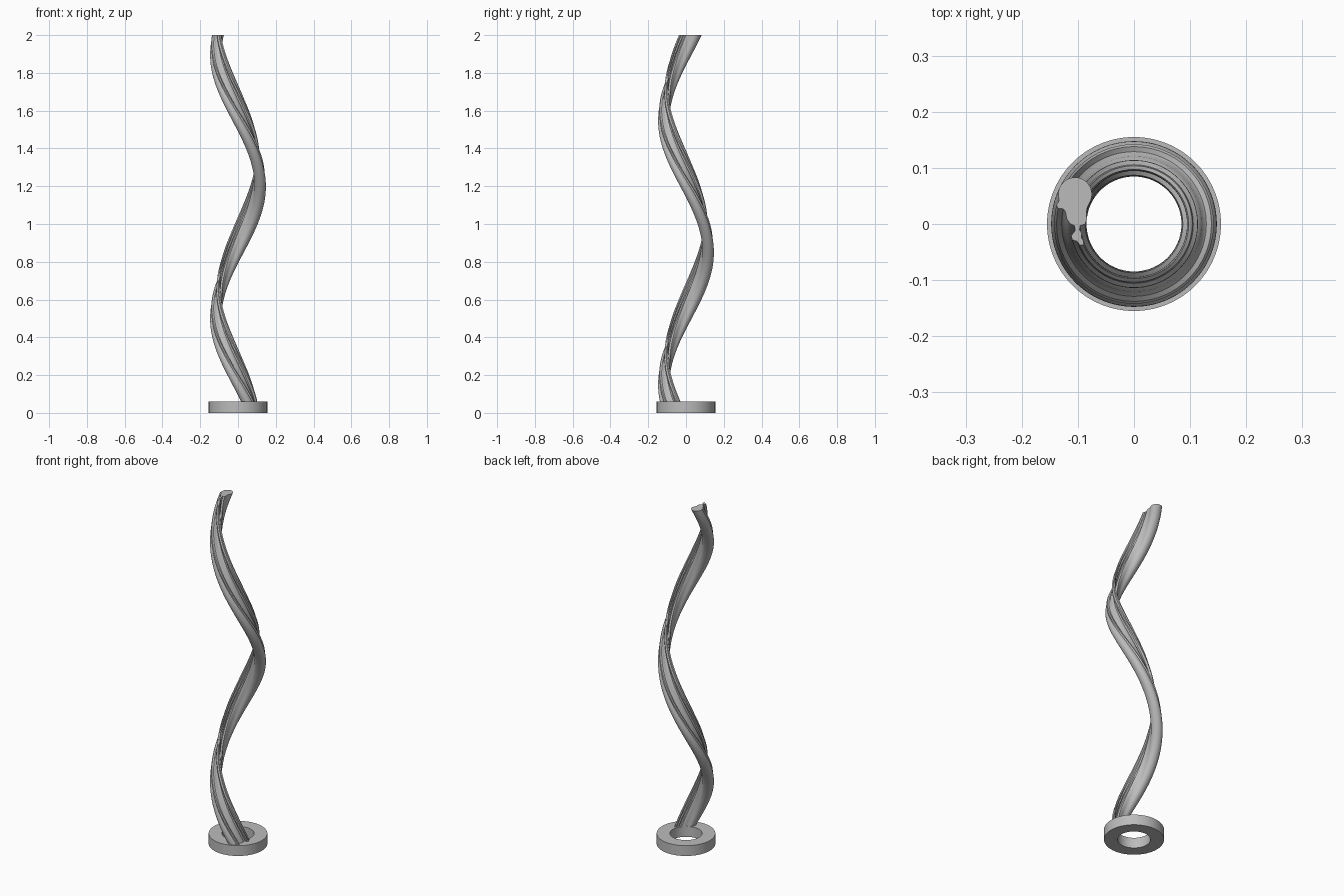
import bpy, bmesh, math

cube = bpy.data.objects.get("Cube")
if cube:
    bpy.data.objects.remove(cube, do_unlink=True)

grey = bpy.data.materials.new("plain grey")
grey.use_nodes = True
colour = (0.5, 0.5, 0.5, 1)
grey.diffuse_color = colour
grey.node_tree.nodes["Principled BSDF"].inputs["Base Color"].default_value = colour

BASE_TOP, TOP = 0.06, 2.0
TWIST = math.radians(500)
STEPS = 160


def finish(name, bm, angle):
    bmesh.ops.recalc_face_normals(bm, faces=bm.faces)
    mesh = bpy.data.meshes.new(name)
    bm.to_mesh(mesh)
    bm.free()
    mesh.materials.append(grey)
    obj = bpy.data.objects.new(name, mesh)
    bpy.context.collection.objects.link(obj)
    bpy.ops.object.select_all(action='DESELECT')
    obj.select_set(True)
    bpy.context.view_layer.objects.active = obj
    bpy.ops.object.shade_smooth_by_angle(angle=math.radians(angle))
    return obj


def bridge(bm, a, b):
    for i in range(len(a)):
        j = (i + 1) % len(a)
        bm.faces.new((a[i], a[j], b[j], b[i]))


# Base ring: a square section turned around z
bm = bmesh.new()
loops = []
for r, z in ((0.155, 0), (0.155, BASE_TOP), (0.085, BASE_TOP), (0.085, 0)):
    loops.append([bm.verts.new((r * math.cos(t), r * math.sin(t), z))
                  for t in (math.tau * i / 96 for i in range(96))])
for i in range(4):
    bridge(bm, loops[i], loops[(i + 1) % 4])
finish("base_ring", bm, 30)

# Column section at the top: a round main lobe, then the small lobes and the tail
section = [(-0.105 + 0.03 * math.cos(t), 0.053 + 0.03 * math.sin(t))
           for t in (math.radians(a) for a in range(-30, 201, 10))]
section += [(-0.138, 0.034), (-0.135, 0.028), (-0.126, 0.027), (-0.122, 0.022),
            (-0.12, 0.01), (-0.114, 0.001), (-0.106, -0.003), (-0.105, -0.012),
            (-0.112, -0.021), (-0.11, -0.028), (-0.101, -0.031), (-0.097, -0.037),
            (-0.09, -0.037), (-0.09, -0.03), (-0.094, -0.024), (-0.093, -0.017),
            (-0.097, -0.01), (-0.096, -0.003), (-0.087, 0), (-0.084, 0.01),
            (-0.085, 0.02), (-0.083, 0.03)]

# Twisted column: the section climbs while turning around z
bm = bmesh.new()
loops = []
for k in range(STEPS + 1):
    f = k / STEPS
    a = TWIST * (1 - f)
    c, s = math.cos(a), math.sin(a)
    z = BASE_TOP + (TOP - BASE_TOP) * f
    loops.append([bm.verts.new((x * c - y * s, x * s + y * c, z)) for x, y in section])
for low, high in zip(loops, loops[1:]):
    bridge(bm, low, high)
bm.faces.new(loops[0])
bm.faces.new(loops[-1])
finish("twisted_column", bm, 35)
